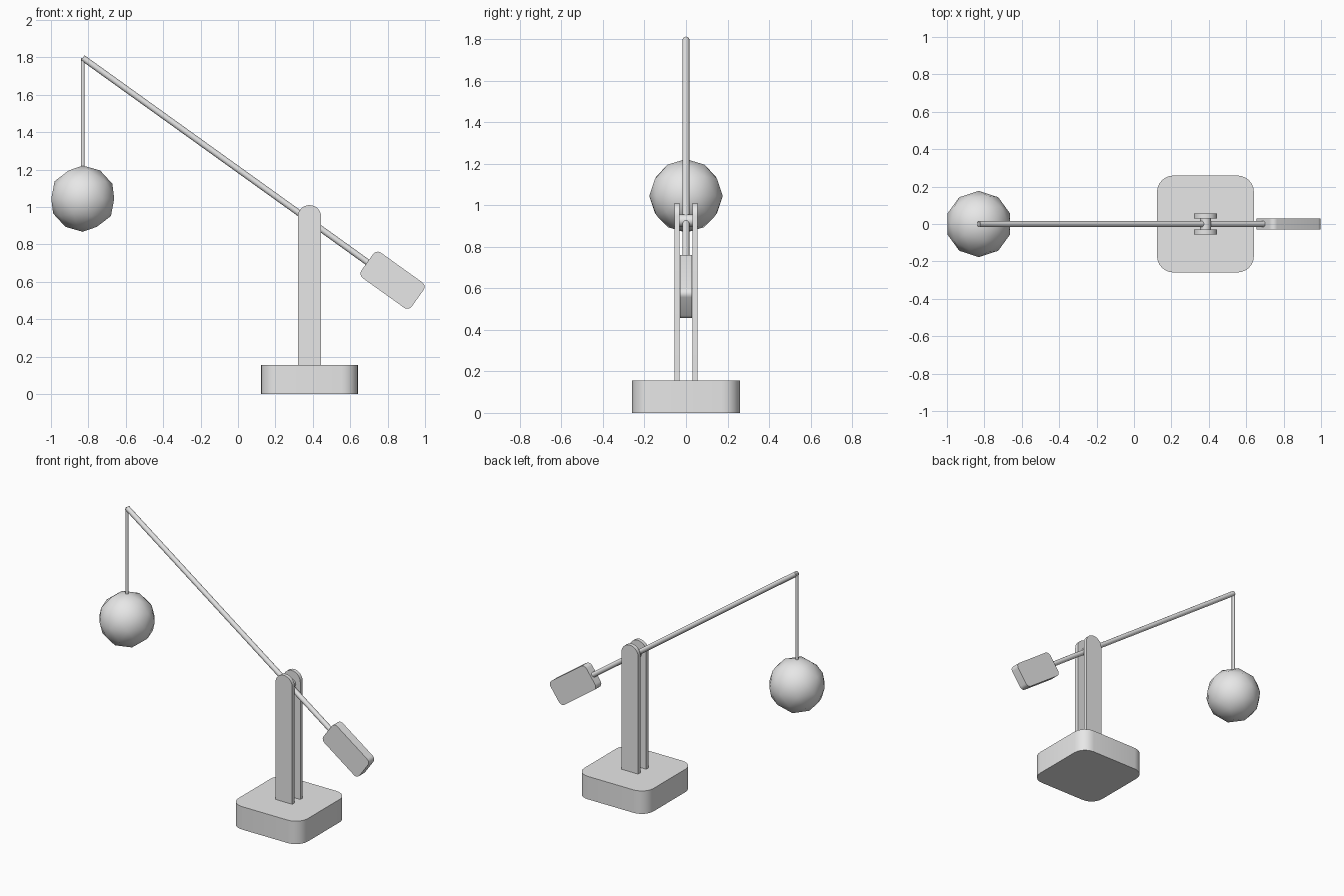
import bpy, bmesh, math
from mathutils import Vector, Matrix

cube = bpy.data.objects.get("Cube")
if cube:
    bpy.data.objects.remove(cube, do_unlink=True)

grey = bpy.data.materials.new("light_grey")
grey.use_nodes = True
grey.diffuse_color = (0.8, 0.8, 0.8, 1)
grey.node_tree.nodes["Principled BSDF"].inputs["Base Color"].default_value = (0.8, 0.8, 0.8, 1)


def finish(name, bm, matrix):
    bmesh.ops.recalc_face_normals(bm, faces=bm.faces)
    mesh = bpy.data.meshes.new(name)
    bm.to_mesh(mesh)
    bm.free()
    mesh.materials.append(grey)
    obj = bpy.data.objects.new(name, mesh)
    obj.matrix_world = matrix
    bpy.context.collection.objects.link(obj)
    bpy.ops.object.select_all(action='DESELECT')
    obj.select_set(True)
    bpy.context.view_layer.objects.active = obj
    bpy.ops.object.shade_smooth_by_angle(angle=math.radians(30))
    return obj


def slab(name, outline, depth, matrix):
    """Extrude a flat outline symmetrically along its local z axis."""
    bm = bmesh.new()
    face = bm.faces.new([bm.verts.new((x, y, -depth / 2)) for x, y in outline])
    top = bmesh.ops.extrude_face_region(bm, geom=[face])["geom"]
    verts = [g for g in top if isinstance(g, bmesh.types.BMVert)]
    bmesh.ops.translate(bm, verts=verts, vec=(0, 0, depth))
    return finish(name, bm, matrix)


def arc(cx, cy, r, start, sweep, steps):
    return [(cx + r * math.cos(math.radians(start + sweep * i / steps)),
             cy + r * math.sin(math.radians(start + sweep * i / steps)))
            for i in range(steps + 1)]


def rounded_rect(w, h, r, steps=6):
    points = []
    for k, (sx, sy) in enumerate([(1, 1), (-1, 1), (-1, -1), (1, -1)]):
        points += arc(sx * (w / 2 - r), sy * (h / 2 - r), r, 90 * k, 90, steps)
    return points


def rod(name, start, end, radius, sides=16):
    start, end = Vector(start), Vector(end)
    bm = bmesh.new()
    bmesh.ops.create_cone(bm, cap_ends=True, segments=sides, radius1=radius,
                          radius2=radius, depth=(end - start).length)
    turn = (end - start).to_track_quat('Z', 'Y').to_matrix().to_4x4()
    return finish(name, bm, Matrix.Translation((start + end) / 2) @ turn)


POST_X = 0.382
TILT = math.radians(35.6)
upright = Matrix.Rotation(math.pi / 2, 4, 'X')
tip = Vector((-0.83, 0, 1.798))
weight_centre = Vector((0.826, 0, 0.609))

# Base block with rounded corners
slab("base", rounded_rect(0.518, 0.518, 0.088), 0.155,
     Matrix.Translation((POST_X, 0, 0.0775)))

# Pair of round-topped posts
post_outline = [(-0.0625, 0.15), (0.0625, 0.15)] + arc(0, 0.948, 0.0625, 0, 180, 14)
for side, y in (("left", 0.043), ("right", -0.043)):
    slab(side + "_post", post_outline, 0.025,
         Matrix.Translation((POST_X, y, 0)) @ upright)

# Pivot pin between the posts
rod("pivot_pin", (POST_X, -0.035, 0.926), (POST_X, 0.035, 0.926), 0.029)

# Tilted beam and its counterweight
rod("beam", tip, weight_centre, 0.0165)
slab("counterweight", rounded_rect(0.331, 0.167, 0.03), 0.06,
     Matrix.Translation(weight_centre) @ Matrix.Rotation(TILT, 4, 'Y') @ upright)

# Hanging rod and faceted ball
rod("hanging_rod", tip, (tip.x, 0, 1.15), 0.01)
ball = bmesh.new()
bmesh.ops.create_icosphere(ball, subdivisions=2, radius=0.177)
finish("ball", ball, Matrix.Translation((tip.x, 0, 1.045)))
